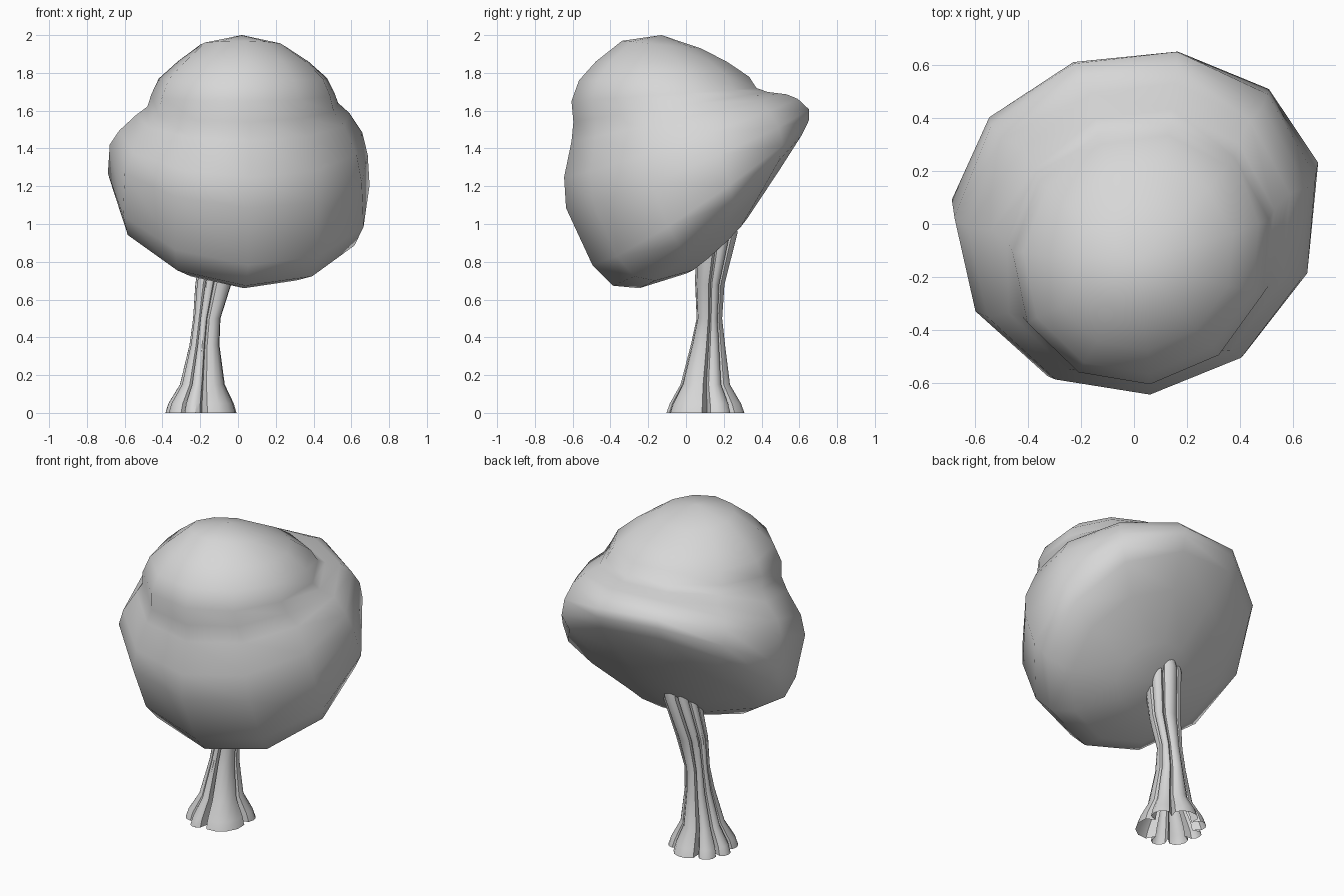
import bpy
import bmesh
from math import sin, cos, pi, radians

cube = bpy.data.objects.get("Cube")
if cube:
    bpy.data.objects.remove(cube, do_unlink=True)

GREY = (0.68, 0.68, 0.68, 1)
grey = bpy.data.materials.new("light grey")
grey.use_nodes = True
grey.diffuse_color = GREY
grey.node_tree.nodes["Principled BSDF"].inputs["Base Color"].default_value = GREY


def loft(name, rings, angle, first_pole=None, last_pole=None):
    """Skin a list of point rings, optionally closed by a pole at each end."""
    bm = bmesh.new()
    loops = [[bm.verts.new(p) for p in ring] for ring in rings]
    n = len(loops[0])
    for low, high in zip(loops, loops[1:]):
        for i in range(n):
            j = (i + 1) % n
            bm.faces.new((low[i], low[j], high[j], high[i]))
    for pole, loop in ((first_pole, loops[0]), (last_pole, loops[-1])):
        if pole:
            tip = bm.verts.new(pole)
            for i in range(n):
                bm.faces.new((loop[i], loop[(i + 1) % n], tip))
    bmesh.ops.recalc_face_normals(bm, faces=bm.faces)
    mesh = bpy.data.meshes.new(name)
    bm.to_mesh(mesh)
    bm.free()
    mesh.materials.append(grey)
    obj = bpy.data.objects.new(name, mesh)
    bpy.context.collection.objects.link(obj)
    bpy.ops.object.select_all(action="DESELECT")
    obj.select_set(True)
    bpy.context.view_layer.objects.active = obj
    bpy.ops.object.shade_smooth_by_angle(angle=radians(angle))


# Canopy: tilted eleven-sided rings, each given by its back (y, z),
# front (y, z), half width, sideways shift and droop towards the left
SIDES = 11
canopy_sections = [
    ((0.08, 1.93), (-0.34, 1.97), 0.22, 0.02, 0.0),
    ((0.22, 1.86), (-0.48, 1.86), 0.35, 0.03, 0.0),
    ((0.34, 1.78), (-0.57, 1.76), 0.45, 0.03, 0.0),
    ((0.38, 1.72), (-0.61, 1.65), 0.49, 0.03, 0.0),
    ((0.44, 1.70), (-0.60, 1.54), 0.51, 0.03, 0.0),
    ((0.54, 1.69), (-0.61, 1.44), 0.57, 0.03, 0.01),
    ((0.60, 1.67), (-0.65, 1.25), 0.65, 0.02, 0.03),
    ((0.66, 1.62), (-0.64, 1.09), 0.69, 0.01, 0.06),
    ((0.66, 1.57), (-0.50, 0.79), 0.70, 0.01, 0.08),
    ((0.62, 1.49), (-0.39, 0.68), 0.66, 0.0, 0.08),
    ((0.50, 1.30), (-0.25, 0.665), 0.51, 0.0, 0.06),
    ((0.33, 1.04), (0.00, 0.74), 0.24, 0.0, 0.03),
]


def canopy_ring(back, front, half_width, shift, droop):
    ring = []
    for i in range(SIDES):
        a = radians(-83) + 2 * pi * i / SIDES
        t = (1 + sin(a)) / 2
        ring.append((shift + half_width * (cos(a) + 0.06 * sin(a)),
                     front[0] + (back[0] - front[0]) * t,
                     front[1] + (back[1] - front[1]) * t - droop * cos(a)))
    return ring


loft("canopy", [canopy_ring(*s) for s in canopy_sections], 80,
     first_pole=(0.02, -0.13, 2.0), last_pole=(0.0, 0.17, 0.865))

# Trunk: broad uneven lobes separated by narrow grooves (angle of each groove)
GROOVES = (-90, 5, 50, 115, 155, 190, 235, 270)
LOBE_SHAPE = ((0.0, 0.65), (0.1, 0.92), (0.3, 1.01), (0.5, 1.03), (0.7, 1.01), (0.9, 0.92))

# Height, centre x, centre y, radius x, radius y
trunk_sections = [
    (0.0, -0.19, 0.10, 0.19, 0.205),
    (0.05, -0.19, 0.10, 0.175, 0.187),
    (0.15, -0.185, 0.10, 0.12, 0.13),
    (0.36, -0.175, 0.115, 0.08, 0.09),
    (0.50, -0.163, 0.123, 0.073, 0.067),
    (0.68, -0.128, 0.125, 0.096, 0.077),
    (0.95, -0.075, 0.16, 0.105, 0.11),
    (1.08, -0.05, 0.17, 0.09, 0.09),
]


def trunk_ring(z, cx, cy, rx, ry):
    ring = []
    for start, end in zip(GROOVES, GROOVES[1:]):
        for step, r in LOBE_SHAPE:
            a = radians(start + (end - start) * step)
            ring.append((cx + rx * r * cos(a), cy + ry * r * sin(a), z))
    return ring


loft("trunk", [trunk_ring(*s) for s in trunk_sections], 35)
